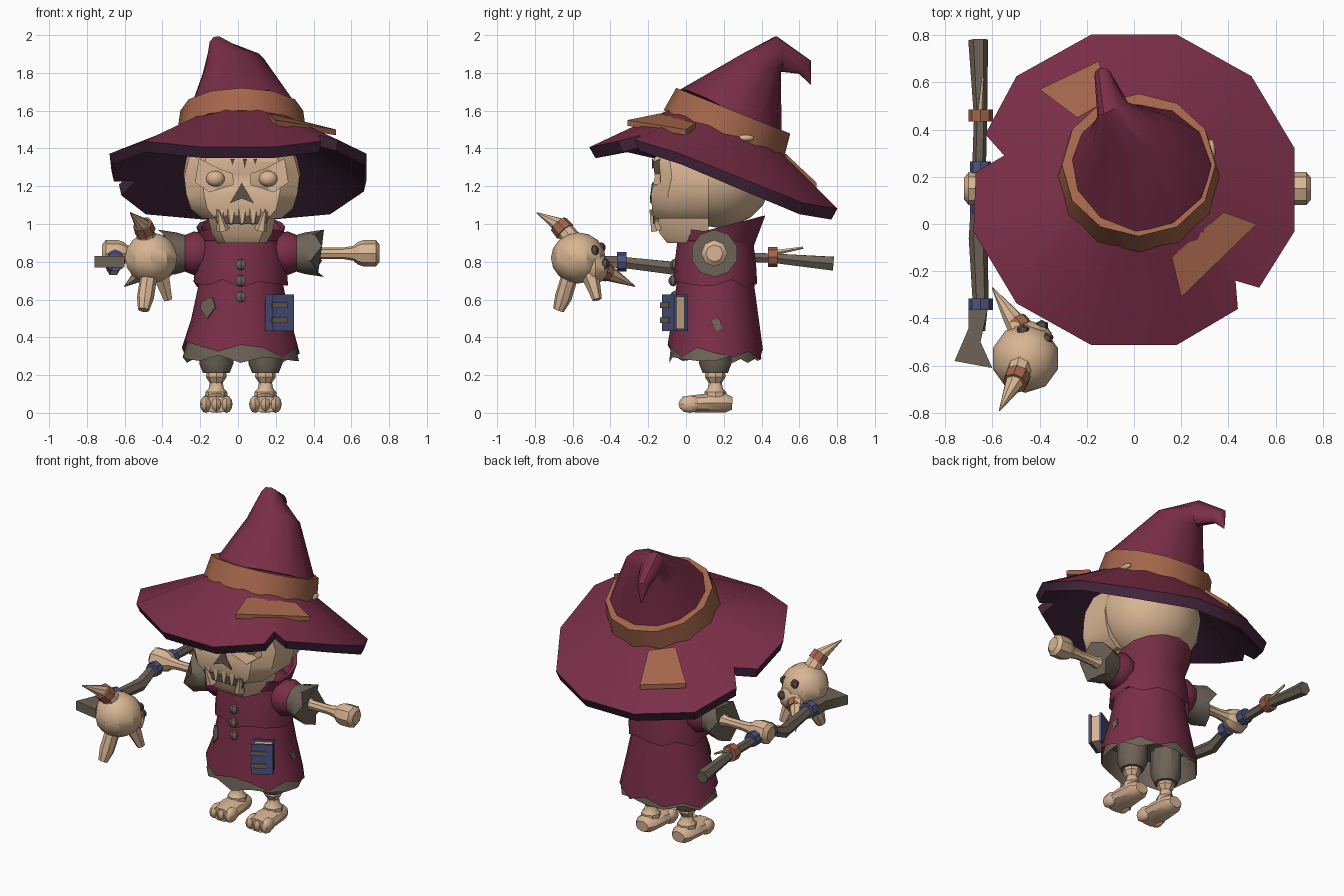
import bpy, bmesh, math
from math import sin, cos, pi, radians
from mathutils import Vector, Matrix

cube = bpy.data.objects.get("Cube")
if cube:
    bpy.data.objects.remove(cube, do_unlink=True)


def linear(channel):
    return channel / 12.92 if channel < 0.04045 else ((channel + 0.055) / 1.055) ** 2.4


def material(name, hexcode):
    rgb = [linear(int(hexcode[i:i + 2], 16) / 255) for i in (0, 2, 4)]
    mat = bpy.data.materials.new(name)
    mat.use_nodes = True
    mat.diffuse_color = (*rgb, 1)
    mat.node_tree.nodes["Principled BSDF"].inputs["Base Color"].default_value = (*rgb, 1)
    return mat


burgundy = material("burgundy cloth", "7a2e47")
plum = material("dark plum lining", "45263c")
leather = material("tan leather", "a4654a")
bone = material("bone", "d8b593")
ragged = material("grey brown rag", "6d6357")
blue = material("dusty blue", "4e5380")
dark = material("dark hollow", "5c4c44")
parts = []
CX, CY = 0.015, 0.155   # body axis


def finish(name, bm, mats):
    bmesh.ops.recalc_face_normals(bm, faces=bm.faces)
    mesh = bpy.data.meshes.new(name)
    bm.to_mesh(mesh)
    bm.free()
    for mat in mats:
        mesh.materials.append(mat)
    obj = bpy.data.objects.new(name, mesh)
    bpy.context.collection.objects.link(obj)
    parts.append(obj)
    return obj


def loft(name, rings, mat, caps=(True, True)):
    """Skin a list of equal point rings; mat may be a list, one per band."""
    mats = mat if isinstance(mat, list) else [mat]
    unique = list(dict.fromkeys(mats))
    bm = bmesh.new()
    rows = [[bm.verts.new(p) for p in ring] for ring in rings]
    count = len(rows[0])
    for band, (low, high) in enumerate(zip(rows, rows[1:])):
        for i in range(count):
            j = (i + 1) % count
            face = bm.faces.new((low[i], low[j], high[j], high[i]))
            face.material_index = unique.index(mats[min(band, len(mats) - 1)])
    for wanted, row in zip(caps, (rows[0], rows[-1])):
        if wanted:
            bm.faces.new(row)
    return finish(name, bm, unique)


def ring(center, axis, rx, ry, n=12, jag=None):
    turn = Vector((0, 0, 1)).rotation_difference(Vector(axis))
    return [Vector(center) + turn @ Vector((rx * cos(2 * pi * i / n), ry * sin(2 * pi * i / n),
            jag[i % len(jag)] if jag else 0)) for i in range(n)]


def tube(name, path, radii, mat, n=8, jag=None):
    """Sweep along a path; jag makes the last ring ragged."""
    pts = [Vector(p) for p in path]
    rings = []
    for i, p in enumerate(pts):
        axis = pts[min(i + 1, len(pts) - 1)] - pts[max(i - 1, 0)]
        rx, ry = radii[i] if isinstance(radii[i], tuple) else (radii[i], radii[i])
        rings.append(ring(p, axis, rx, ry, n, jag if i == len(pts) - 1 else None))
    return loft(name, rings, mat)


def ball(name, center, size, mat, u=12, v=8):
    bm = bmesh.new()
    bmesh.ops.create_uvsphere(bm, u_segments=u, v_segments=v, radius=1)
    bm.transform(Matrix.Translation(center) @ Matrix.Diagonal((*size, 1)))
    return finish(name, bm, [mat])


def prism(name, points, offset, mat):
    pts = [Vector(p) for p in points]
    return loft(name, [pts, [p + Vector(offset) for p in pts]], mat)


def box(name, center, size, mat, turn=0):
    bm = bmesh.new()
    bmesh.ops.create_cube(bm, size=1)
    bm.transform(Matrix.Translation((0.22, -0.06, 0.53)) @ Matrix.Rotation(turn, 4, 'Z')
                 @ Matrix.Translation(center) @ Matrix.Diagonal((*size, 1)))
    return finish(name, bm, [mat])


# Hat brim: twelve sides, two torn notches, lifted front corners, drooping back
def rim_height(y):
    droop = sin(pi * max(-0.5, min(0.5, (y - 0.3) / 1.1)))
    return 1.24 - 0.163 * droop + 0.04 * math.exp(-((y + 0.3) / 0.1) ** 2)


notches = {10: [(0.44, -0.36), (0.43, -0.24), (0.53, -0.27)],
           5: [(-0.63, 0.38), (-0.55, 0.29), (-0.67, 0.22)]}
rim = []
for k in range(12):
    a = radians(15 + 30 * k)
    rim += notches.get(k, [(0.704 * cos(a), 0.145 + 0.68 * sin(a))])
outer, under, inner, inner_under = [], [], [], []
for x, y in rim:
    gap = 0.69 - math.hypot(x, y - 0.145)
    z = rim_height(y) + 0.35 * max(gap, 0)
    a = math.atan2(y - 0.145, x)
    outer.append((x, y, z))
    under.append((x * 0.98, 0.145 + (y - 0.145) * 0.95, z - 0.058))
    seat = Vector((0.02 + 0.325 * cos(a), 0.2 + 0.305 * sin(a), 1.495 - 0.112 * sin(a)))
    inner.append(seat)
    inner_under.append(seat - Vector((0, 0, 0.05)))
loft("hat_brim", [inner, outer, under, inner_under], [burgundy, plum, plum], (False, False))

# Hat crown with bent tip, band, strap ends and worn holes
tube("hat_crown", [(0.02, 0.235, 1.55), (-0.025, 0.4, 1.83), (-0.09, 0.485, 1.9),
     (-0.13, 0.63, 1.83), (-0.14, 0.66, 1.74)],
     [0.315, (0.17, 0.125), (0.065, 0.1), (0.035, 0.05), 0.003], burgundy, 12)
tube("hat_band", [(0.02, 0.2, 1.475), (0.02, 0.25, 1.6)], [0.343, 0.325], leather, 12)
prism("front_strap", [(0.16, -0.14, 1.585), (0.38, 0.05, 1.535), (0.52, 0, 1.5), (0.2, -0.31, 1.55)],
      (0, 0, -0.03), leather)
prism("back_strap", [(-0.4, 0.57, 1.25), (-0.15, 0.69, 1.22), (-0.1, 0.53, 1.37), (-0.24, 0.45, 1.4)],
      (0, 0, -0.03), leather)
ball("worn_hole", (0.24, -0.02, 1.535), (0.05, 0.05, 0.012), bone)
ball("worn_hole_side", (0.325, 0.31, 1.455), (0.02, 0.05, 0.018), bone)


# Skull: cranium, faceted face with cut sockets, jaw and teeth
def face_ring(z, w, front):
    half = [(w, 0.12), (w, front + 0.09), (w * 0.68, front)]
    return [(0.02 + x, y, z) for x, y in half] + [(0.02 - x, y, z) for x, y in reversed(half)]


ball("cranium", (0.02, 0.17, 1.26), (0.31, 0.29, 0.28), bone, 16, 10)
face = loft("skull_face", [face_ring(*level) for level in [
    (1.03, 0.21, -0.165), (1.08, 0.27, -0.18), (1.16, 0.295, -0.185), (1.25, 0.305, -0.165),
    (1.33, 0.285, -0.175), (1.42, 0.26, -0.13)]], bone)
cutters = []
for s in (-1, 1):
    outline = [(0.045, 1.21), (0.05, 1.265), (0.12, 1.29), (0.225, 1.345), (0.245, 1.22), (0.17, 1.17)]
    cutters.append(prism("socket_cutter", [(0.02 + s * x, -0.3, z) for x, z in outline],
                         (0, 0.23, 0), bone))
    mod = face.modifiers.new("socket", 'BOOLEAN')
    mod.object, mod.operation, mod.solver = cutters[-1], 'DIFFERENCE', 'EXACT'
    ball("eye", (0.02 + s * 0.14, -0.1, 1.24), (0.05, 0.04, 0.042), bone)
bpy.context.view_layer.update()
face.data = bpy.data.meshes.new_from_object(
    face.evaluated_get(bpy.context.evaluated_depsgraph_get()))
face.modifiers.clear()
for cutter in cutters:
    parts.remove(cutter)
    bpy.data.objects.remove(cutter, do_unlink=True)
prism("nose_hole", [(-0.045, -0.191, 1.11), (0.02, -0.192, 1.135), (0.085, -0.191, 1.11),
      (0.02, -0.18, 1.22)], (0, 0.009, 0), dark)
for x, length in ((-0.04, 0.035), (0.025, 0.05), (0.08, 0.03)):
    prism("brow_mark", [(x, -0.18, 1.345), (x + 0.022, -0.18, 1.345),
          (x + 0.011, -0.18, 1.345 - length)], (0, 0.009, 0), burgundy)
loft("lower_jaw", [face_ring(0.9, 0.13, -0.1), face_ring(0.95, 0.16, -0.14),
     face_ring(1.04, 0.18, -0.16)], bone)
prism("mouth_gap", [(-0.11, -0.174, 1.0), (0.15, -0.174, 1.0), (0.17, -0.174, 1.045),
      (-0.13, -0.174, 1.045)], (0, 0.009, 0), dark)
for i in range(-2, 3):
    x = 0.02 + i * 0.058
    tube("upper_tooth", [(x, -0.15, 1.07), (x + 0.001, -0.17, 1.0)], [0.036, 0.012], bone, 6)
for s in (-1, 1):
    tube("fang", [(0.02 + s * 0.1, -0.155, 0.97), (0.02 + s * 0.125, -0.19, 1.075)], [0.035, 0.004], bone, 6)


# Coat: ragged skirt, lining, cape and flared collar
def body_ring(z, rx, ry, jag=None, y=CY):
    return ring((CX, y, z), (0, 0, 1), rx, ry, 16, jag)


hem = [0.02, 0, 0.03, -0.01, 0.04, 0, 0.03, -0.01, 0.05, 0.08, 0.06, 0.03, 0.065, 0.05, 0, 0.05]
frayed = [0, 0.03, -0.01, 0.02, 0.01]
loft("skirt", [body_ring(0.295, 0.312, 0.252, hem), body_ring(0.5, 0.262, 0.23),
     body_ring(0.72, 0.215, 0.2)], burgundy, (False, True))
loft("skirt_lining", [body_ring(0.275, 0.308, 0.244, frayed), body_ring(0.45, 0.262, 0.226)],
     ragged, (False, True))
loft("cape", [body_ring(0.675, 0.25, 0.222, frayed), body_ring(0.8, 0.24, 0.215),
     body_ring(0.91, 0.215, 0.2), body_ring(0.96, 0.14, 0.14)], burgundy, (False, True))
rise = [0.06 * sin(2 * pi * i / 16) + (0.03 if i in (10, 14) else 0) for i in range(16)]
loft("collar", [body_ring(0.86, 0.2, 0.195), body_ring(0.985, 0.235, 0.235, rise, 0.185),
     body_ring(0.98, 0.21, 0.21, rise, 0.185), body_ring(0.9, 0.17, 0.17)], burgundy, (False, False))
for z, y in ((0.785, -0.06), (0.7, -0.068), (0.615, -0.06)):
    ball("button", (CX, y, z), (0.03, 0.025, 0.03), ragged, 6, 5)


def skirt_patch(name, spots):
    flat = []
    for degrees, z in spots:
        grow, a = 1 + (0.5 - z) * 0.7, radians(degrees)
        flat.append((CX + 0.268 * grow * cos(a), CY + 0.236 * grow * sin(a), z))
    prism(name, flat, (-0.006 * cos(a), -0.006 * sin(a), 0), ragged)


skirt_patch("front_patch", [(-147, 0.59), (-128, 0.61), (-122, 0.56), (-132, 0.5), (-146, 0.55)])
skirt_patch("side_patch", [(-6, 0.49), (6, 0.5), (8, 0.45), (2, 0.43)])

# Arms and legs, mirrored
for s, side in ((1, "left"), (-1, "right")):
    def along(*xs):
        return [(CX + s * x, 0.15, 0.845) for x in xs]
    tube(side + "_sleeve", along(0.14, 0.2, 0.25, 0.3), [0.08, 0.11, 0.115, 0.095], burgundy, 10)
    tube(side + "_cuff", along(0.27, 0.34, 0.41), [0.09, 0.11, 0.125], ragged, 10,
         [0.03, -0.02, 0.02, -0.04, 0])
    tube(side + "_forearm", along(0.28, 0.34, 0.38, 0.42, 0.54, 0.6),
         [0.03, 0.05, 0.045, 0.03, 0.03, 0.04], bone)
    tube(side + "_hand", along(0.59, 0.62, 0.65, 0.715, 0.735),
         [0.035, 0.06, 0.07, 0.07, 0.045], bone)
    leg = CX + s * 0.13
    tube(side + "_trouser", [(leg, CY, z) for z in (0.21, 0.26, 0.42)], [0.07, 0.09, 0.09], ragged, 10)
    tube(side + "_shin", [(leg, CY, z) for z in (0.06, 0.11, 0.13, 0.16, 0.19, 0.23)],
         [0.06, 0.058, 0.04, 0.035, 0.055, 0.05], bone)
    tube(side + "_foot", [(leg, 0.245, 0.05), (leg, 0.21, 0.052), (leg, 0.1, 0.052), (leg, -0.015, 0.045)],
         [(0.045, 0.035), (0.068, 0.052), (0.08, 0.052), (0.08, 0.043)], bone, 10)
    for t in (-1, 0, 1):
        ball(side + "_toe", (leg + t * 0.054, 0.02, 0.046), (0.032, 0.06, 0.046), bone, 8, 6)

# Hanging book: covers, spine, pages and straps
angle = radians(30)
for y in (-0.034, 0.034):
    box("book_cover", (0, y, 0), (0.13, 0.014, 0.195), blue, angle)
box("book_spine", (-0.058, 0, 0), (0.014, 0.08, 0.195), blue, angle)
box("book_pages", (0, 0, 0), (0.11, 0.056, 0.17), bone, angle)
for z in (-0.04, 0.04):
    box("book_strap", (-0.025, -0.042, z), (0.09, 0.014, 0.028), ragged, angle)

# Staff with wraps and a flared flat head
tube("staff", [(-0.66, 0.78, 0.79), (-0.65, 0.45, 0.82), (-0.66, 0.1, 0.83), (-0.66, -0.06, 0.765),
     (-0.65, -0.32, 0.795), (-0.66, -0.45, 0.8)], [0.042, 0.028, 0.03, 0.04, 0.034, 0.03], ragged, 6)
prism("staff_head", [(-0.7, -0.36, 0.77), (-0.7, -0.44, 0.77), (-0.76, -0.58, 0.77),
      (-0.6, -0.61, 0.77), (-0.65, -0.5, 0.77), (-0.62, -0.36, 0.77)], (0, 0, 0.06), ragged)
for y, z, r, mat in ((0.46, 0.825, 0.052, leather), (0.24, 0.83, 0.045, blue),
                     (0.07, 0.82, 0.045, blue), (-0.34, 0.8, 0.052, blue)):
    tube("staff_wrap", [(-0.65, y + 0.025, z), (-0.65, y - 0.025, z)], [r, r], mat)
tube("twig", [(-0.65, 0.48, 0.85), (-0.64, 0.62, 0.875)], [0.014, 0.006], bone, 5)

# Horned skull on the staff
ball("staff_skull", (-0.46, -0.57, 0.82), (0.145, 0.145, 0.135), bone, 10, 8)
ball("staff_skull_muzzle", (-0.44, -0.48, 0.77), (0.1, 0.07, 0.085), bone, 8, 6)
for x, y, z in ((-0.37, -0.485, 0.86), (-0.47, -0.45, 0.875), (-0.39, -0.43, 0.79)):
    ball("staff_skull_socket", (x, y, z), (0.03, 0.025, 0.028), dark, 6, 5)
tube("upper_horn", [(-0.48, -0.6, 0.91), (-0.5, -0.66, 0.99), (-0.57, -0.79, 1.06)],
     [0.055, 0.044, 0.003], bone)
tube("upper_horn_band", [(-0.49, -0.64, 0.96), (-0.505, -0.675, 1.0)], [0.056, 0.052], leather)
tube("lower_horn", [(-0.47, -0.61, 0.74), (-0.49, -0.65, 0.61), (-0.5, -0.675, 0.545)],
     [0.045, 0.045, 0.03], bone)
tube("rear_horn", [(-0.46, -0.49, 0.78), (-0.52, -0.39, 0.73), (-0.6, -0.27, 0.67)],
     [0.055, 0.038, 0.003], bone)
tube("rear_horn_band", [(-0.475, -0.445, 0.755), (-0.5, -0.41, 0.74)], [0.052, 0.048], leather)
tube("jaw_spike", [(-0.41, -0.51, 0.74), (-0.37, -0.47, 0.6)], [0.05, 0.025], bone, 6)

# Smooth shading with crisp edges
bpy.ops.object.select_all(action='DESELECT')
for part in parts:
    part.select_set(True)
bpy.context.view_layer.objects.active = parts[0]
bpy.ops.object.shade_smooth_by_angle(angle=radians(35))
